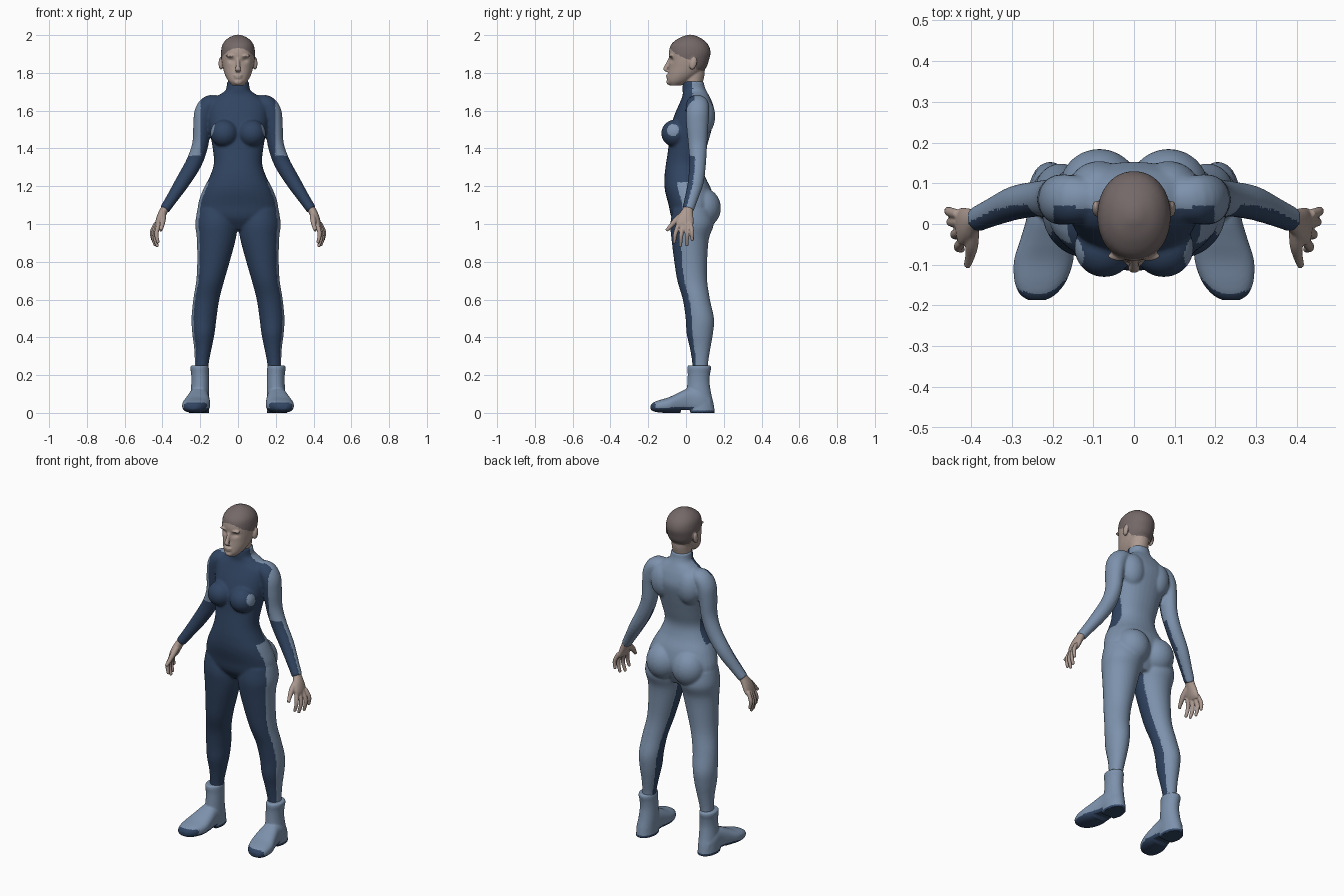
import bpy, bmesh, math
from mathutils import Vector, Matrix


def mat(name, rgb):
    m = bpy.data.materials.new(name)
    m.diffuse_color = (*rgb, 1)
    return m


STEEL = mat("steel blue", (0.205, 0.287, 0.413))
NAVY = mat("navy", (0.030, 0.058, 0.120))
SKIN = mat("skin", (0.413, 0.323, 0.283))
HAIR = mat("cropped hair", (0.175, 0.140, 0.138))


def spline(rows, n=4):
    """Catmull-Rom interpolation of section rows."""
    out = []
    for i in range(len(rows) - 1):
        p = [rows[max(i - 1, 0)], rows[i], rows[i + 1], rows[min(i + 2, len(rows) - 1)]]
        for k in range(n):
            t = k / n
            out.append([0.5 * (2 * b + (c - a) * t + (2 * a - 5 * b + 4 * c - d) * t * t
                               + (3 * b - a - 3 * c + d) * t ** 3) for a, b, c, d in zip(*p)])
    return out + [list(rows[-1])]


def loft(bm, rows, side=1, along=None, power=2.0, n=32):
    """Skin rings (x, y, z, r1, r2); rings face `along`, or the path if None."""
    rows = spline(rows)
    rings = []
    for i, (x, y, z, r1, r2) in enumerate(rows):
        a, b = rows[max(i - 1, 0)], rows[min(i + 1, len(rows) - 1)]
        t = Vector(along) if along else (Vector(b[:3]) - Vector(a[:3])).normalized()
        ref = Vector((0, 1, 0)) if abs(t.y) < 0.9 else Vector((0, 0, 1))
        u = ref.cross(t).normalized()
        v = t.cross(u)
        ring = []
        for k in range(n):
            c, s = math.cos(2 * math.pi * k / n), math.sin(2 * math.pi * k / n)
            c = math.copysign(abs(c) ** (2 / power), c)
            s = math.copysign(abs(s) ** (2 / power), s)
            p = Vector((x, y, z)) + u * (max(r1, .001) * c) + v * (max(r2, .001) * s)
            ring.append(bm.verts.new((p.x * side, p.y, p.z)))
        rings.append(ring)
    for a, b in zip(rings, rings[1:]):
        for k in range(n):
            bm.faces.new((a[k], a[(k + 1) % n], b[(k + 1) % n], b[k]))
    bm.faces.new(rings[0])
    bm.faces.new(rings[-1])


def blob(bm, pos, rad, tilt=0.0):
    m = Matrix.Translation(pos) @ Matrix.Rotation(tilt, 4, 'X') @ Matrix.Diagonal((*rad, 1))
    bmesh.ops.create_uvsphere(bm, u_segments=24, v_segments=16, radius=1, matrix=m)


def finish(name, bm, mats, voxel, smooth, rule=None, tweak=None):
    """Fuse the overlapping parts to one smooth skin, then colour it by rule."""
    bmesh.ops.recalc_face_normals(bm, faces=bm.faces[:])
    raw = bpy.data.meshes.new(name)
    bm.to_mesh(raw)
    bm.free()
    ob = bpy.data.objects.new(name, raw)
    bpy.context.collection.objects.link(ob)
    r = ob.modifiers.new("fuse", 'REMESH')
    r.mode = 'VOXEL'
    r.voxel_size = voxel
    s = ob.modifiers.new("soften", 'SMOOTH')
    s.factor, s.iterations = 0.5, smooth
    me = bpy.data.meshes.new_from_object(ob.evaluated_get(bpy.context.evaluated_depsgraph_get()))
    ob.modifiers.clear()
    ob.data = me
    me.materials.clear()
    for m in mats:
        me.materials.append(m)
    if tweak:
        for v in me.vertices:
            tweak(v.co)
    me.update()
    for p in me.polygons:
        p.use_smooth = True
        p.material_index = rule(p.center, p.normal) if rule else 0
    return ob


def from_sides(rows):
    """(z, half width, front y, back y) -> loft rows"""
    return [(0, (f + b) / 2, z, w, (b - f) / 2) for z, w, f, b in rows]


# Bodysuit: torso, bust, seat, legs and arms in one skin
bm = bmesh.new()
loft(bm, from_sides([
    (.97, .11, -.03, .10), (1.03, .20, -.075, .13), (1.10, .212, -.092, .150),
    (1.18, .186, -.112, .135), (1.25, .150, -.114, .102), (1.32, .128, -.106, .088),
    (1.40, .134, -.094, .108), (1.50, .152, -.085, .136), (1.58, .162, -.060, .153),
    (1.64, .155, -.034, .140), (1.68, .105, -.018, .122), (1.705, .068, -.018, .108),
    (1.73, .060, -.018, .098), (1.755, .059, -.016, .095)]), along=(0, 0, 1), power=2.2)
for s in (1, -1):
    blob(bm, (.073 * s, -.058, 1.48), (.074, .073, .072))
    blob(bm, (.085 * s, .090, 1.085), (.098, .095, .105))
    blob(bm, (.085 * s, .090, 1.57), (.075, .065, .10))
    loft(bm, [(.115, .03, 1.08, .10, .10), (.114, .032, 1.0, .112, .115),
              (.115, .022, .92, .103, .099), (.130, .025, .80, .086, .087),
              (.147, .033, .70, .074, .079), (.168, .055, .60, .069, .072),
              (.180, .073, .50, .066, .075), (.183, .073, .42, .059, .070),
              (.186, .075, .34, .046, .054), (.192, .075, .26, .037, .042),
              (.195, .075, .18, .037, .042)], s, along=(0, 0, 1))
    loft(bm, [(.10, .06, 1.635, .045, .05), (.150, .06, 1.632, .050, .06),
              (.178, .06, 1.59, .053, .062), (.190, .06, 1.52, .047, .058),
              (.200, .062, 1.42, .043, .050), (.233, .062, 1.325, .043, .044),
              (.292, .052, 1.225, .039, .042), (.350, .028, 1.135, .031, .035),
              (.390, .010, 1.075, .027, .031)], s)


def suit_colour(c, n):
    x, out = abs(c.x), n.x * (1 if c.x > 0 else -1)
    if c.z < 1.22:
        arm = x > .26
        return int(-n.y - (.15 if arm else .5) * out > .08)
    if x > .155 + max(0, 1.36 - c.z) * .3 or (x > .145 and c.z > 1.36 and c.y > .005):
        if c.z > 1.36:                                  # upper arm and shoulder
            return int(c.y < .045 and x < .197 and (n.y < .1 or out < 0))
        return int(-n.y - .3 * out > .05)               # forearm
    if x > .115 and math.hypot(c.y + .068, c.z - 1.497) < .032:
        return 0                                        # side patch
    return int(c.y < .035)


finish("bodysuit", bm, (STEEL, NAVY), .007, 5, suit_colour)

# Head with neck, nose, lips, chin and ears
bm = bmesh.new()
loft(bm, from_sides([
    (1.732, .028, -.084, -.03), (1.755, .050, -.098, .02), (1.79, .069, -.096, .07),
    (1.83, .081, -.091, .108), (1.87, .088, -.089, .122), (1.91, .090, -.090, .130),
    (1.95, .082, -.079, .117), (1.98, .058, -.044, .085), (1.997, .026, -.006, .05),
    (2.002, .008, .012, .03)]), along=(0, 0, 1), power=2.1)
loft(bm, from_sides([(1.68, .052, -.008, .088), (1.74, .052, -.012, .088),
                     (1.79, .054, -.015, .098), (1.84, .055, 0, .10)]), along=(0, 0, 1))
loft(bm, [(0, -.084, 1.878, .009, .008), (0, -.098, 1.845, .010, .012),
          (0, -.109, 1.818, .015, .012), (0, -.100, 1.806, .012, .006)], along=(0, 0, 1))
blob(bm, (0, -.094, 1.786), (.024, .012, .007))
blob(bm, (0, -.094, 1.775), (.021, .011, .007))
blob(bm, (0, -.086, 1.752), (.024, .018, .017))
for s in (1, -1):
    blob(bm, (.091 * s, .038, 1.850), (.012, .019, .034), -.25)
    blob(bm, (.036 * s, -.079, 1.890), (.028, .012, .008))


def eye_sockets(v):
    if v.y < -.03:
        g = math.exp(-((abs(v.x) - .036) / .017) ** 2 - ((v.z - 1.867) / .012) ** 2)
        v.y += .010 * g


HAIRLINE = [(-.2, 1.935), (-.085, 1.930), (-.06, 1.905), (0, 1.875), (.03, 1.865),
            (.06, 1.815), (.2, 1.80)]


def head_colour(c, n):
    if abs(c.x) > .0915 and c.z < 1.89 and .01 < c.y < .065:
        return 0
    for (y0, z0), (y1, z1) in zip(HAIRLINE, HAIRLINE[1:]):
        if y0 <= c.y < y1:
            return int(c.z > z0 + (z1 - z0) * (c.y - y0) / (y1 - y0))
    return 0


finish("head", bm, (SKIN, HAIR), .0045, 3, head_colour, eye_sockets)

# Hands: palm, thumb and four fingers
FINGERS = [((.418, -.040, 1.000), (.432, -.056, .950), (.424, -.062, .905)),
           ((.426, -.018, .995), (.441, -.026, .938), (.428, -.030, .885)),
           ((.431, .004, .998), (.450, .005, .942), (.440, .004, .890)),
           ((.433, .024, 1.005), (.455, .031, .960), (.452, .033, .918))]
for s, label in ((1, "left_hand"), (-1, "right_hand")):
    bm = bmesh.new()
    loft(bm, [(.372, .014, 1.10, .022, .026), (.390, .010, 1.075, .022, .028),
              (.408, .000, 1.04, .021, .040), (.422, -.006, 1.005, .017, .046),
              (.429, -.008, .985, .010, .040)], s)
    for a, b, c in FINGERS:
        loft(bm, [(*a, .012, .012), (*b, .0115, .0115), (*c, .009, .009)], s, n=12)
        blob(bm, (c[0] * s, c[1], c[2]), (.009, .009, .009))
    loft(bm, [(.396, -.008, 1.055, .016, .018), (.398, -.050, 1.022, .016, .017),
              (.403, -.080, .990, .012, .012), (.410, -.103, .965, .009, .009)], s, n=12)
    finish(label, bm, (SKIN,), .004, 2)

# Ankle boots: cuff and shaft, foot, flat dark sole
for s, label in ((1, "left_boot"), (-1, "right_boot")):
    bm = bmesh.new()
    loft(bm, [(.203, .070, .252, .046, .060), (.203, .070, .235, .049, .063),
              (.201, .068, .205, .047, .059), (.200, .066, .16, .047, .059),
              (.202, .068, .10, .050, .066), (.205, .072, .05, .052, .074),
              (.206, .074, -.005, .054, .080)], s, along=(0, 0, 1))
    loft(bm, [(.206, .13, .04, .035, .045), (.206, .08, .06, .052, .070),
              (.208, .02, .065, .055, .068), (.214, -.04, .053, .066, .054),
              (.222, -.09, .041, .073, .042), (.230, -.14, .035, .064, .033),
              (.236, -.172, .032, .045, .024), (.238, -.187, .030, .022, .012)],
         s, along=(0, 1, 0), power=2.5)

    def flatten(v):
        v.z = max(v.z, .016 if -.03 < v.y < .02 else 0.0)

    finish(label, bm, (STEEL, NAVY), .0055, 3,
           lambda c, n: int(n.z < -.3 or c.z < .012 or (c.z < .055 and n.y < -.45)), flatten)
